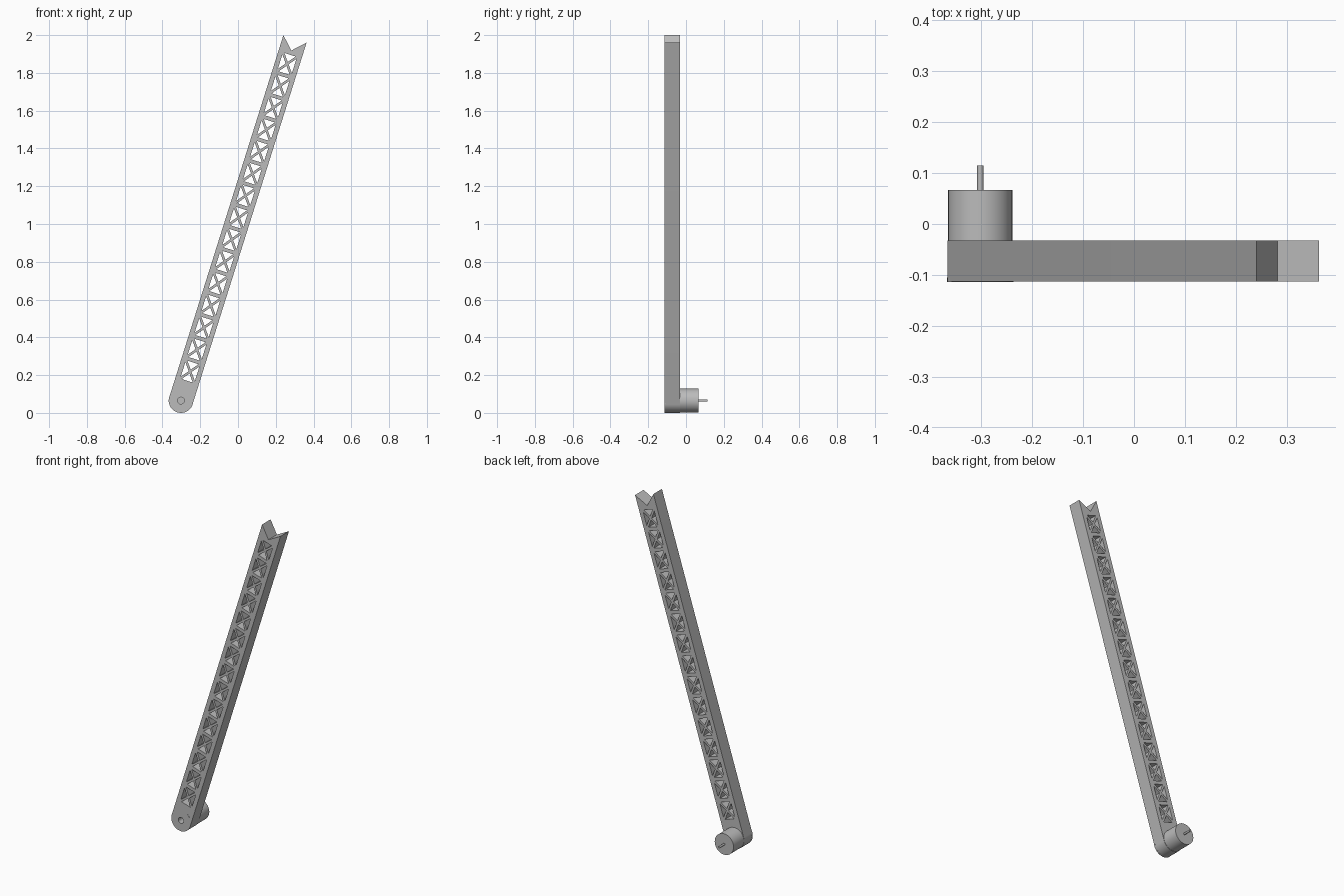
import bpy
import math
from mathutils import Matrix, Vector

cube = bpy.data.objects.get("Cube")
if cube:
    bpy.data.objects.remove(cube)

TILT = math.radians(17.5)
PIVOT = Vector((-0.302, 0.065))
HALF = 0.0645            # half width of the arm
LENGTH = 2.008           # pivot to tip
FRONT, BACK = -0.113, -0.032

grey = bpy.data.materials.new("plain grey")
grey.use_nodes = True
grey.diffuse_color = (0.5, 0.5, 0.5, 1)
grey.node_tree.nodes["Principled BSDF"].inputs["Base Color"].default_value = (0.5, 0.5, 0.5, 1)


def arc(radius, start, end, steps):
    return [(radius * math.cos(start + (end - start) * i / steps),
             radius * math.sin(start + (end - start) * i / steps))
            for i in range(steps + 1)]


def circle(radius, steps=48):
    return arc(radius, 0, math.tau, steps)[:-1]


def finish(obj):
    obj.data.materials.clear()
    obj.data.materials.append(grey)
    bpy.ops.object.select_all(action='DESELECT')
    obj.select_set(True)
    bpy.context.view_layer.objects.active = obj
    bpy.ops.object.shade_smooth_by_angle(angle=math.radians(30))


def plate(name, loops, y0, y1):
    """Flat outline with holes, drawn along the arm and extruded from y0 to y1."""
    curve = bpy.data.curves.new(name, 'CURVE')
    curve.dimensions = '2D'
    curve.fill_mode = 'BOTH'
    curve.extrude = (y1 - y0) / 2
    for loop in loops:
        spline = curve.splines.new('POLY')
        spline.points.add(len(loop) - 1)
        spline.use_cyclic_u = True
        for point, (u, s) in zip(spline.points, loop):
            point.co = (u, s, 0, 1)
    obj = bpy.data.objects.new(name, curve)
    bpy.context.collection.objects.link(obj)
    obj.matrix_world = (Matrix.Translation((PIVOT.x, (y0 + y1) / 2, PIVOT.y))
                        @ Matrix.Rotation(TILT, 4, 'Y')
                        @ Matrix.Rotation(math.pi / 2, 4, 'X'))
    bpy.ops.object.select_all(action='DESELECT')
    obj.select_set(True)
    bpy.context.view_layer.objects.active = obj
    bpy.ops.object.convert(target='MESH')
    finish(bpy.context.view_layer.objects.active)


def rod(name, radius, y0, y1):
    bpy.ops.mesh.primitive_cylinder_add(
        vertices=48, radius=radius, depth=y1 - y0,
        location=(PIVOT.x, (y0 + y1) / 2, PIVOT.y), rotation=(math.pi / 2, 0, 0))
    obj = bpy.context.object
    obj.name = obj.data.name = name
    finish(obj)


def bay_holes(centre, a, b, h):
    """Four triangular openings left around a crossed brace."""
    diag = math.hypot(a, b)
    tip_s, tip_u = h * diag / a, h * diag / b
    base_u, base_s = a * (1 - tip_s / b), b * (1 - tip_u / a)
    holes = []
    for k in (-1, 1):
        holes.append([(0, centre + k * tip_s), (base_u, centre + k * b), (-base_u, centre + k * b)])
        holes.append([(k * tip_u, centre), (k * a, centre + base_s), (k * a, centre - base_s)])
    return holes


# Lattice arm: rounded foot, notched tip, braced bays
outline = arc(HALF, math.pi, math.tau, 32) + [(HALF, LENGTH), (0, LENGTH - HALF), (-HALF, LENGTH)]
loops = [outline, circle(0.018)]
BAYS, PITCH, FIRST = 15, 0.122, 0.161
for i in range(BAYS):
    loops += bay_holes(FIRST + i * PITCH, 0.039, 0.051, 0.0065)
plate("lattice_arm", loops, FRONT, BACK)

# Thin round cap on the front of the foot
plate("foot_cap", [circle(0.065), circle(0.018)], FRONT - 0.0005, FRONT + 0.008)

# Motor and its shaft behind the foot
rod("motor_body", 0.063, BACK, 0.067)
rod("motor_shaft", 0.006, 0.06, 0.115)
